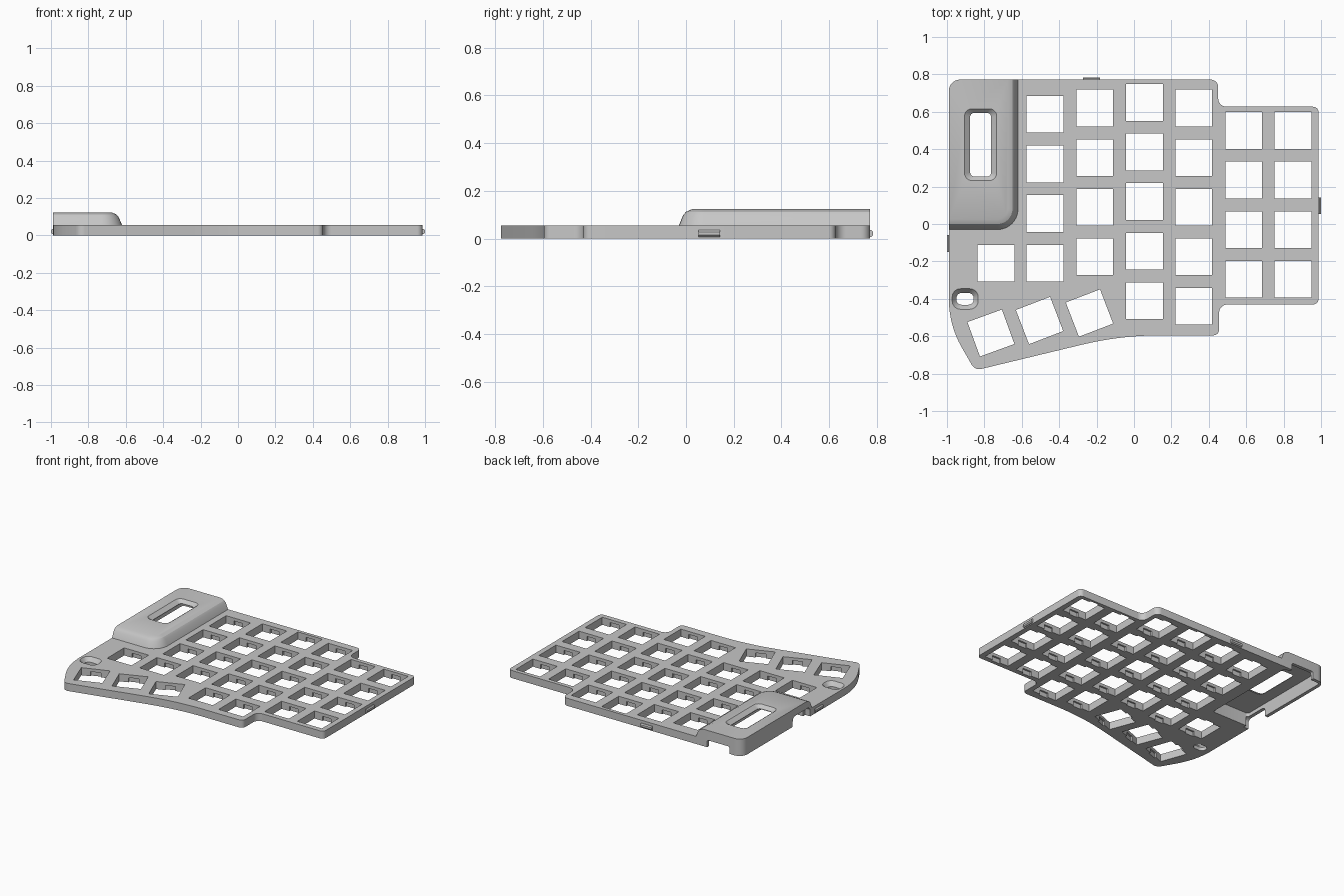
import bpy, bmesh, math
from mathutils import Vector, Matrix

cube = bpy.data.objects.get("Cube")
if cube:
    bpy.data.objects.remove(cube, do_unlink=True)

grey = bpy.data.materials.new("case_grey")
grey.use_nodes = True
COLOUR = (0.57, 0.57, 0.57, 1)
grey.diffuse_color = COLOUR
grey.node_tree.nodes["Principled BSDF"].inputs["Base Color"].default_value = COLOUR

TOP, HOOD = 0.055, 0.123      # plate height, hood height
KEY, PITCH = 0.196, 0.265     # switch opening and spacing


def rounded(points, seg=8):
    """Polygon from (x, y, radius) corners with true arc fillets."""
    out = []
    n = len(points)
    for i, (x, y, r) in enumerate(points):
        if r <= 0:
            out.append((x, y))
            continue
        p = Vector((x, y))
        a = (Vector(points[i - 1][:2]) - p).normalized()
        b = (Vector(points[(i + 1) % n][:2]) - p).normalized()
        half = math.acos(a.dot(b)) / 2
        c = p + (a + b).normalized() * r / math.sin(half)
        start = p + a * r / math.tan(half) - c
        turn = math.pi - 2 * half
        if a.x * b.y - a.y * b.x > 0:
            turn = -turn
        for k in range(seg + 1):
            t = turn * k / seg
            out.append((c.x + start.x * math.cos(t) - start.y * math.sin(t),
                        c.y + start.x * math.sin(t) + start.y * math.cos(t)))
    return out


def rect(x0, x1, y0, y1, r=0):
    return rounded([(x0, y0, r), (x1, y0, r), (x1, y1, r), (x0, y1, r)])


def loft(bm, levels, matrix=Matrix()):
    """Closed solid through (outline, z) levels."""
    rings = [[bm.verts.new(matrix @ Vector((x, y, z))) for x, y in o] for o, z in levels]
    bm.faces.new(rings[0])
    bm.faces.new(rings[-1])
    for lo, hi in zip(rings, rings[1:]):
        for i in range(len(lo)):
            j = (i + 1) % len(lo)
            bm.faces.new((lo[i], lo[j], hi[j], hi[i]))


def finish(bm, name):
    bmesh.ops.recalc_face_normals(bm, faces=bm.faces)
    mesh = bpy.data.meshes.new(name)
    bm.to_mesh(mesh)
    bm.free()
    mesh.materials.append(grey)
    ob = bpy.data.objects.new(name, mesh)
    bpy.context.scene.collection.objects.link(ob)
    return ob


def solid(name, levels, matrix=Matrix()):
    bm = bmesh.new()
    loft(bm, levels, matrix)
    return finish(bm, name)


def activate(ob):
    bpy.ops.object.select_all(action='DESELECT')
    ob.select_set(True)
    bpy.context.view_layer.objects.active = ob


def cut(ob, cutters):
    activate(ob)
    for c in cutters:
        c.hide_render = True
        m = ob.modifiers.new("cut", 'BOOLEAN')
        m.operation, m.solver, m.object = 'DIFFERENCE', 'EXACT', c
        bpy.ops.object.modifier_apply(modifier=m.name)


# Plate outline, clockwise from the back right of the hood corner
outline = rounded([
    (-.99, .772, .06), (.45, .772, .04), (.45, .627, .045), (.987, .627, .03),
    (.987, -.43, .03), (.455, -.43, .045), (.455, -.595, .03), (-.07, -.595, 1.8),
    (-.85, -.783, .045), (-.99, -.54, .52)])
plate = solid("key_plate", [(outline, 0), (outline, TOP)])


# Hood over the electronics: sloped only on its right and front sides
def hood_outline(inset):
    x1, y0 = -.62 - inset, -.03 + inset
    return rounded([(-.99, y0, 0), (x1, y0, .11 - inset), (x1, .772, 0), (-.99, .772, .06)])


hood = solid("controller_hood", [
    (hood_outline(0), TOP), (hood_outline(.018), .098),
    (hood_outline(.03), .112), (hood_outline(.055), HOOD)])

# Switch openings: (column x, top row y, rows), then the tilted thumb keys
keys = [(x, y - PITCH * row, 0)
        for x, y, rows in [(-.476, .586, 4), (-.209, .62, 4), (.056, .65, 5),
                           (.32, .62, 5), (.586, .5, 4), (.85, .5, 4)]
        for row in range(rows)]
keys += [(-.738, -.209, 0), (-.765, -.583, 20), (-.505, -.516, 21), (-.238, -.476, 21)]

holes, clips = bmesh.new(), bmesh.new()
h = KEY / 2
for x, y, angle in keys:
    place = Matrix.Translation((x, y, 0)) @ Matrix.Rotation(math.radians(angle), 4, 'Z')
    square = rect(-h, h, -h, h)
    loft(holes, [(square, -.02), (square, TOP + .02)], place)
    slot = rect(-.035, .035, -h - .012, h + .012)
    loft(clips, [(slot, -.02), (slot, TOP - .022)], place)
hole_cutter = finish(holes, "switch_cutter")
clip_cutter = finish(clips, "clip_cutter")

# Countersunk reset opening and hood window
reset_in, reset_out = rect(-.95, -.857, -.432, -.368, .03), rect(-.972, -.833, -.456, -.346, .045)
reset_cutter = solid("reset_cutter", [
    (reset_in, -.02), (reset_in, .025), (reset_out, TOP), (reset_out, TOP + .02)])
win_in, win_out = rect(-.876, -.764, .254, .594, .022), rect(-.906, -.734, .232, .616, .04)
window_cutter = solid("window_cutter", [
    (win_in, -.02), (win_in, .1), (win_out, HOOD), (win_out, HOOD + .02)])

# Hollow under the hood, with cable openings in the back and left walls
cavity = rect(-.965, -.665, .015, .748, .02)
cavity_cutter = solid("cavity_cutter", [(cavity, -.02), (cavity, .096)])
port = rect(-.89, -.71, -.05, .052, .012)
port_cutter = solid("port_cutter", [(port, -.82), (port, -.72)],
                    Matrix.Rotation(math.radians(90), 4, 'X'))
arch = rect(-.01, .19, -.05, .07, .03)
side = Matrix(((0, 0, 1, 0), (1, 0, 0, 0), (0, 1, 0, 0), (0, 0, 0, 1)))
side_cutter = solid("side_port_cutter", [(arch, -1.05), (arch, -.95)], side)

shared = [cavity_cutter, port_cutter, side_cutter]
cut(plate, [hole_cutter, clip_cutter, reset_cutter] + shared)
cut(hood, [window_cutter] + shared)
for c in [hole_cutter, clip_cutter, reset_cutter, window_cutter] + shared:
    bpy.data.objects.remove(c, do_unlink=True)


# Snap bumps on the outer walls
def bump(name, x, y, along_x):
    a, b = .045, .011
    base = rect(-a, a, -b, b) if along_x else rect(-b, b, -a, a)
    tip = rect(-a, a, -.004, .004) if along_x else rect(-.004, .004, -a, a)
    m = Matrix.Translation((x, y, 0))
    return solid(name, [(tip, .007), (base, .014), (base, .028), (tip, .035)], m)


bumps = [bump("back_snap", -.227, .773, True), bump("left_snap", .988, .098, False),
         bump("right_snap", -.988, -.105, False)]

for ob in [plate, hood] + bumps:
    activate(ob)
    bpy.ops.object.shade_smooth_by_angle(angle=math.radians(25))
